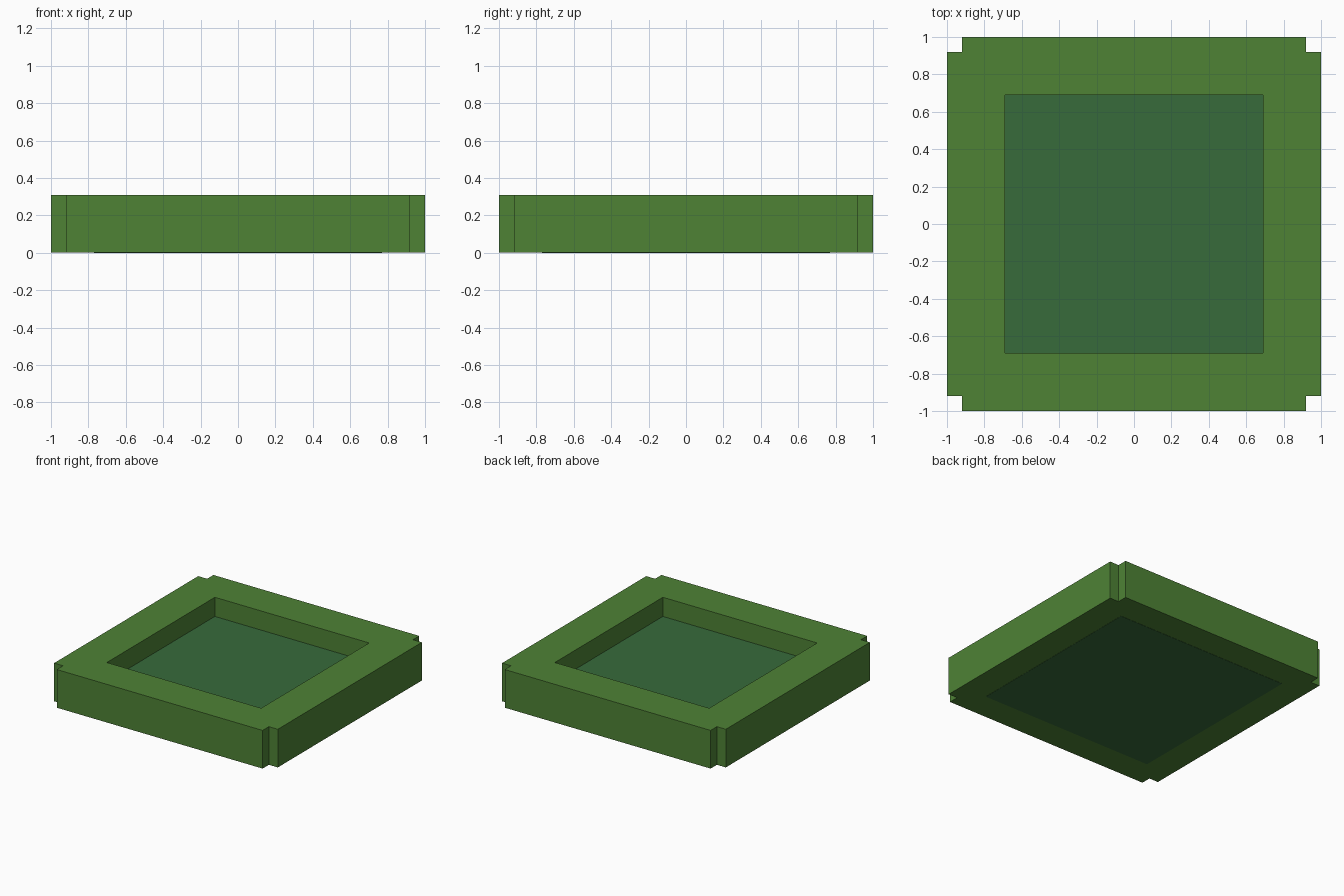
import bpy
import bmesh
from mathutils import Matrix

cube = bpy.data.objects.get("Cube")
if cube:
    bpy.data.objects.remove(cube, do_unlink=True)


def material(name, rgb):
    mat = bpy.data.materials.new(name)
    mat.use_nodes = True
    color = (*rgb, 1)
    mat.diffuse_color = color
    mat.node_tree.nodes["Principled BSDF"].inputs["Base Color"].default_value = color
    return mat


def add_object(name, bm, mat):
    bmesh.ops.recalc_face_normals(bm, faces=bm.faces)
    mesh = bpy.data.meshes.new(name)
    bm.to_mesh(mesh)
    bm.free()
    mesh.materials.append(mat)
    obj = bpy.data.objects.new(name, mesh)
    bpy.context.collection.objects.link(obj)
    return obj


grass_green = material("grass green", (0.077, 0.224, 0.036))
deep_green = material("deep green", (0.038, 0.147, 0.043))

HEIGHT = 0.31
FLOOR = 0.155
GAP = 0.0015  # keeps the frame's underside just clear of the panel's

# Square frame: a grid of cells without the centre and the four corner notches
lines = [-1, -0.92, -0.69, 0.69, 0.92, 1]
last = len(lines) - 2
bm = bmesh.new()
verts = {}


def corner(i, j):
    if (i, j) not in verts:
        verts[i, j] = bm.verts.new((lines[i], lines[j], GAP))
    return verts[i, j]


for i in range(last + 1):
    for j in range(last + 1):
        notch = i in (0, last) and j in (0, last)
        opening = i == j == last // 2
        if not notch and not opening:
            bm.faces.new([corner(i, j), corner(i + 1, j),
                          corner(i + 1, j + 1), corner(i, j + 1)])

# Raise the frame to its full height, keeping the underside
result = bmesh.ops.extrude_face_region(bm, geom=bm.faces[:], use_keep_orig=True)
top = [g for g in result["geom"] if isinstance(g, bmesh.types.BMVert)]
bmesh.ops.translate(bm, verts=top, vec=(0, 0, HEIGHT - GAP))
add_object("frame", bm, grass_green)

# Floor panel, let into the frame on all sides
bm = bmesh.new()
bmesh.ops.create_cube(bm, size=1, matrix=Matrix.Translation((0, 0, FLOOR / 2))
                      @ Matrix.Diagonal((1.54, 1.54, FLOOR, 1)))
add_object("floor_panel", bm, deep_green)
